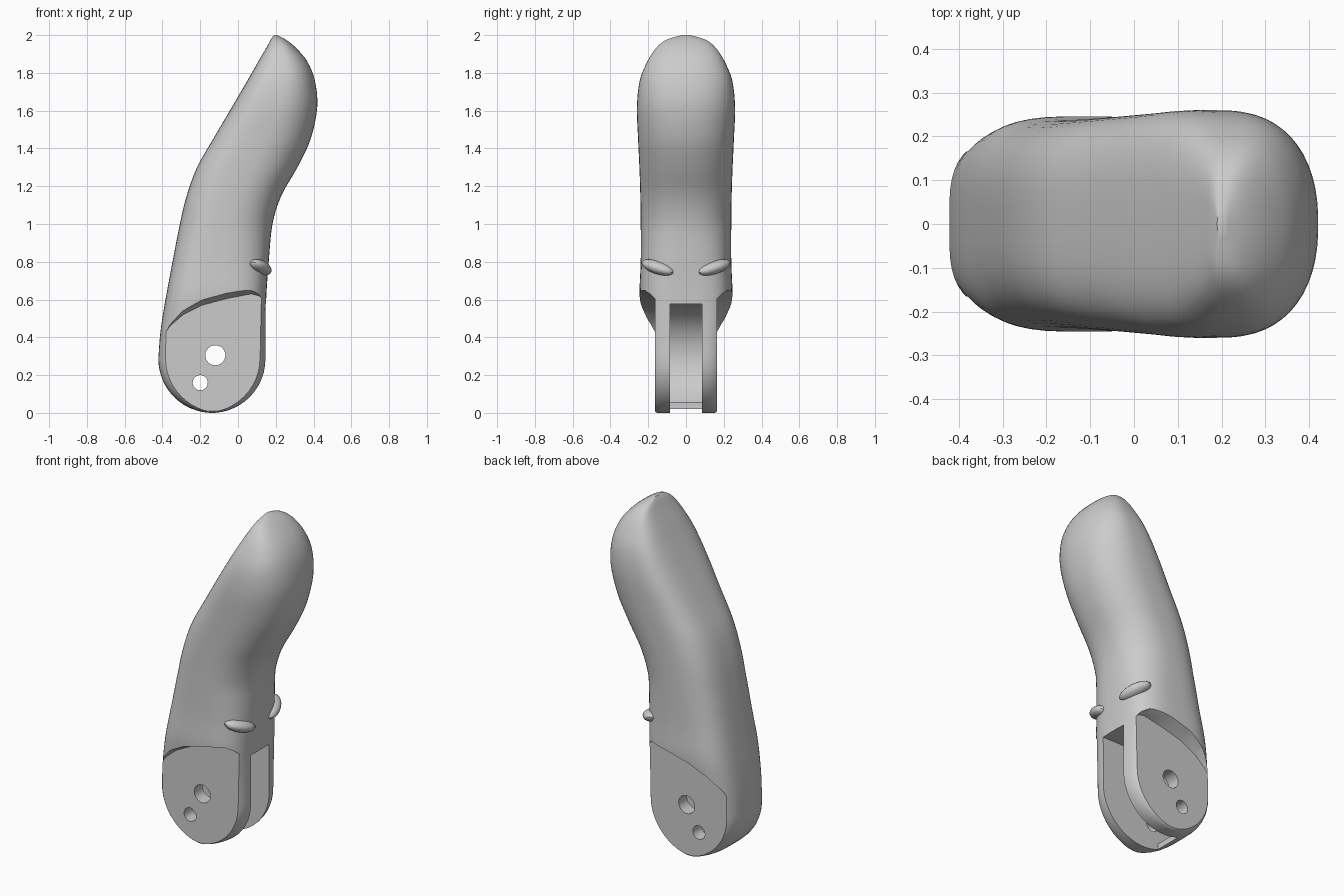
import bpy, bmesh, math
from mathutils import Vector

if "Cube" in bpy.data.objects:
    bpy.data.objects.remove(bpy.data.objects["Cube"])


def mesh_object(name, bm):
    bmesh.ops.recalc_face_normals(bm, faces=bm.faces[:])
    me = bpy.data.meshes.new(name)
    bm.to_mesh(me)
    bm.free()
    ob = bpy.data.objects.new(name, me)
    bpy.context.collection.objects.link(ob)
    return ob


def loft(name, rings):
    bm = bmesh.new()
    loops = [[bm.verts.new(p) for p in ring] for ring in rings]
    n = len(loops[0])
    for a, b in zip(loops, loops[1:]):
        for i in range(n):
            j = (i + 1) % n
            bm.faces.new((a[i], a[j], b[j], b[i]))
    bm.faces.new(loops[0][::-1])
    bm.faces.new(loops[-1])
    return mesh_object(name, bm)


def circle(cx, cz, r, n=32):
    return [(cx + r * math.cos(2 * math.pi * i / n),
             cz + r * math.sin(2 * math.pi * i / n)) for i in range(n)]


def prism(name, pts, y0, y1):
    return loft(name, [[(x, y, z) for x, z in pts] for y in (y0, y1)])


def boolean(target, tool, op):
    m = target.modifiers.new(op, 'BOOLEAN')
    m.object, m.operation, m.solver = tool, op, 'EXACT'
    bpy.context.view_layer.objects.active = target
    bpy.ops.object.modifier_apply(modifier=m.name)
    bpy.data.objects.remove(tool)


def catmull(keys, steps):
    out = []
    for i in range(len(keys) - 1):
        p0, p1 = keys[max(i - 1, 0)], keys[i]
        p2, p3 = keys[i + 1], keys[min(i + 2, len(keys) - 1)]
        for s in range(steps):
            t = s / steps
            out.append([0.5 * (2 * b + (c - a) * t + (2 * a - 5 * b + 4 * c - d) * t * t
                               + (3 * b - a - 3 * c + d) * t ** 3)
                        for a, b, c, d in zip(p0, p1, p2, p3)])
    return out + [list(keys[-1])]


# Finger body: horizontal D-shaped sections (z, back x, front x, half width)
keys = [(0.285, -0.422, 0.147, 0.212), (0.42, -0.412, 0.147, 0.225),
        (0.55, -0.393, 0.148, 0.24), (0.65, -0.375, 0.152, 0.246),
        (0.80, -0.347, 0.163, 0.24), (1.00, -0.308, 0.183, 0.24),
        (1.15, -0.272, 0.23, 0.242), (1.30, -0.217, 0.315, 0.247),
        (1.45, -0.132, 0.385, 0.254), (1.62, -0.032, 0.42, 0.26),
        (1.76, 0.05, 0.407, 0.245), (1.86, 0.107, 0.367, 0.205),
        (1.93, 0.148, 0.31, 0.16), (1.975, 0.173, 0.255, 0.105),
        (2.0, 0.19, 0.208, 0.02)]
rows = []
for i in range(12):  # rounded heel below the pivot
    a = math.radians(3 + 87 * i / 12)
    rows.append((0.285 - 0.285 * math.cos(a), -0.137 - 0.285 * math.sin(a),
                 -0.137 + 0.284 * math.sin(a), 0.15 + 0.062 * math.sin(a)))
rows += catmull(keys, 4)


def section(z, back, front, w):
    k = min(max((z - 0.3) / 0.7, 0), 1)
    nb, nf = 3.6 - 0.6 * k, 4 - 1.7 * k
    nb += 0.6 * min(max(z - 1.0, 0), 1)
    cx, h = (back + front) / 2, (front - back) / 2
    pts = []
    for i in range(56):
        t = 2 * math.pi * (i + 0.5) / 56
        c, s = math.cos(t), math.sin(t)
        n = nf if c > 0 else nb
        pts.append((cx + h * math.copysign(abs(c) ** (2 / n), c),
                    w * math.copysign(abs(s) ** (2 / n), s), z))
    return pts


body = loft("fingertip_body", [section(*r) for r in rows])

# Small brow-like ridges above the slot
for side in (1, -1):
    bm = bmesh.new()
    bmesh.ops.create_uvsphere(bm, u_segments=24, v_segments=12, radius=1)
    ridge = mesh_object("ridge", bm)
    ridge.scale = (0.05, 0.095, 0.035)
    ridge.location = (0.118, side * 0.15, 0.77)
    ridge.rotation_euler = (side * 0.3, 0, side * 0.45)
    bpy.context.view_layer.update()
    boolean(body, ridge, 'UNION')

# Recessed side cheeks with a sloped upper rim
rim = [(-0.5, 0.33), (-0.40, 0.40), (-0.36, 0.46), (-0.29, 0.52), (-0.19, 0.57),
       (-0.06, 0.605), (0.07, 0.63), (0.11, 0.62), (0.16, 0.57), (0.3, 0.5)]
floor = [(0.3, -0.2), (-0.5, -0.2)]
for side in (1, -1):
    inner = [(x, side * 0.165, z) for x, z in rim + floor]
    outer = [(x, side * 0.32, z + 0.055) for x, z in rim] + [(x, side * 0.32, z) for x, z in floor]
    boolean(body, loft("cheek_cutter", [inner, outer]), 'DIFFERENCE')

# Hinge slot, open to the front and underneath, with a curved back wall
arc = [(-0.10 + 0.28 * math.cos(math.radians(a)), 0.297 + 0.28 * math.sin(math.radians(a)))
       for a in range(90, 241, 15)]
slot = arc + [(-0.24, -0.1), (0.3, -0.1), (0.3, 0.577)]
boolean(body, prism("slot_cutter", slot, -0.085, 0.085), 'DIFFERENCE')

# Pivot hole and smaller cord hole
for x, z, r in ((-0.12, 0.305, 0.053), (-0.2, 0.16, 0.04)):
    boolean(body, prism("hole_cutter", circle(x, z, r), -0.5, 0.5), 'DIFFERENCE')

bpy.ops.object.select_all(action='DESELECT')
body.select_set(True)
bpy.context.view_layer.objects.active = body
bpy.ops.object.shade_smooth_by_angle(angle=math.radians(30))
